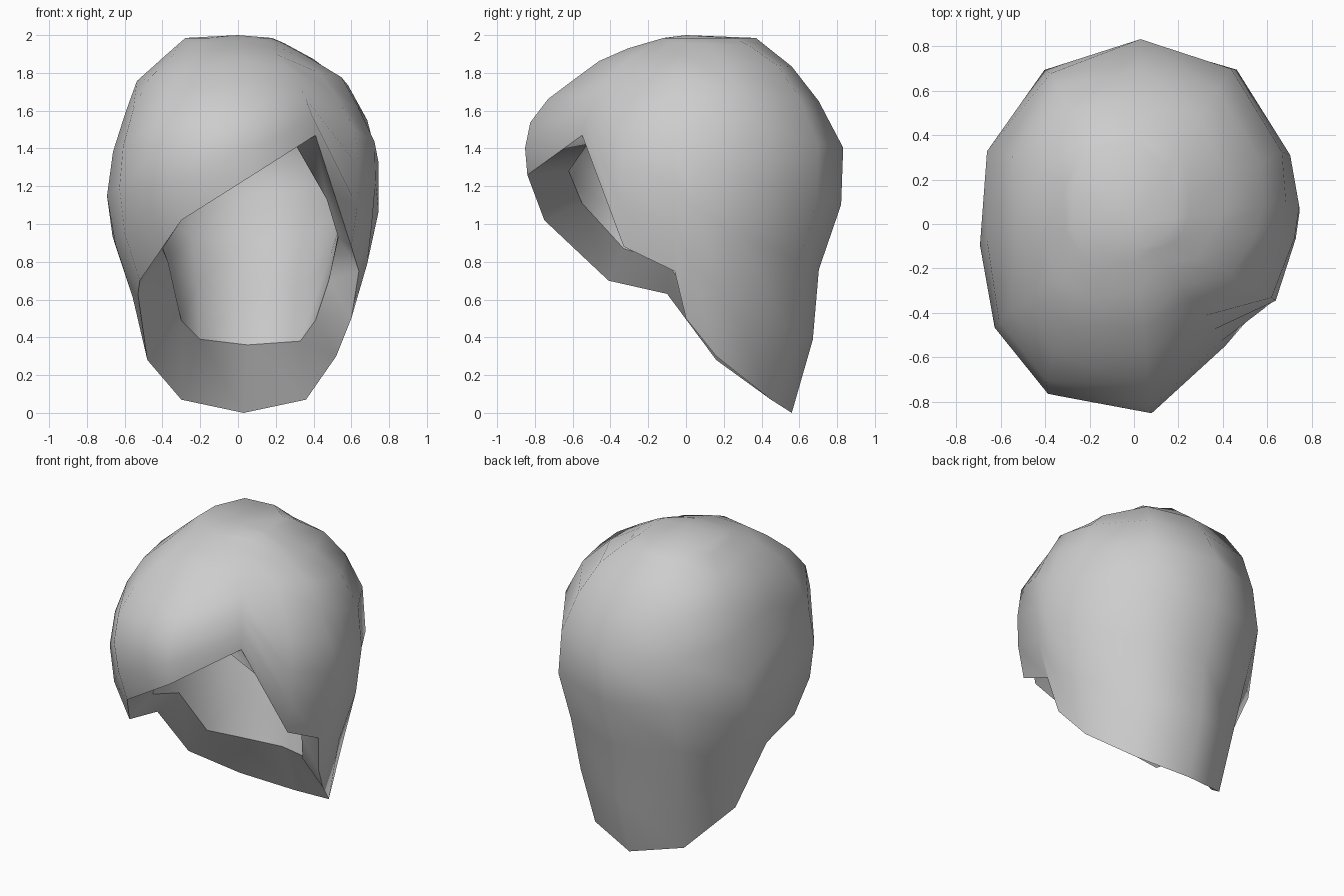
import bpy
import bmesh
from math import atan2, cos, sin, hypot, pi, radians
from mathutils import Vector

cube = bpy.data.objects.get("Cube")
if cube:
    bpy.data.objects.remove(cube, do_unlink=True)

# Hairline: outer and inner edge, from the nape round the left side, fringe and right side
OUTER_EDGE = [
    (.03, .56, 0), (.36, .45, .07), (.52, .16, .3), (.6, 0, .5), (.64, -.06, .75),
    (.6, -.33, .88), (.41, -.55, 1.47), (.08, -.84, 1.26), (-.3, -.75, 1.02),
    (-.52, -.41, .7), (-.53, -.1, .63), (-.48, .16, .28), (-.3, .45, .07)]
INNER_EDGE = [
    (.05, .4, .36), (.33, .31, .38), (.41, .1, .49), (.48, -.01, .7), (.53, -.08, .93),
    (.47, -.3, 1.13), (.31, -.53, 1.41), (.05, -.62, 1.28), (-.24, -.55, 1.11),
    (-.4, -.33, .87), (-.37, -.1, .8), (-.3, .1, .49), (-.2, .31, .39)]

# Directions, in degrees, that the strands above each hairline point turn to
STRANDS = [88, 58, 26, 8, -5, -28, -53, -85, -122, -145, -175, -209, -241]

# Silhouette half-widths as (height, reach)
LEFT = [(0, .45), (.31, .52), (.75, .65), (.93, .71), (1.15, .74), (1.46, .73), (1.79, .55), (1.96, .24), (1.985, .18)]
RIGHT = [(0, .42), (.53, .53), (.8, .67), (1.04, .74), (1.15, .73), (1.37, .69), (1.75, .55), (1.985, .28)]
BACK = [(0, .56), (.37, .67), (.75, .7), (1.09, .82), (1.37, .85), (1.77, .64), (1.985, .37)]
FRONT = [(0, .6), (.7, .7), (1.26, .84), (1.44, .86), (1.61, .81), (1.9, .42), (1.985, .12)]

TOP = 1.985
STEPS = 8
COUNT = len(OUTER_EDGE)
CAVITY_CENTRE = Vector((.13, -.1, 1.33))
CAVITY_SCALE = .74


def reach(table, z):
    """Interpolate a silhouette table at a height."""
    z = min(max(z, table[0][0]), table[-1][0])
    for (z0, r0), (z1, r1) in zip(table, table[1:]):
        if z <= z1:
            return r0 + (r1 - r0) * (z - z0) / (z1 - z0)


def fullness(c, s, z):
    """Roundness of each quadrant: the back squares off and the front left flattens near the crown."""
    high = max(0, z - 1.55)
    if s > 0:
        return 2.15 + 2 * high if c > 0 else 1.9 + 5 * high
    return 1.6 - .5 * high if c > 0 else 2.45


def radius(angle, z):
    """Radius of the four-quadrant cross-section at a height."""
    c, s = cos(angle), sin(angle)
    a = reach(LEFT if c > 0 else RIGHT, z)
    b = reach(BACK if s > 0 else FRONT, z)
    power = fullness(c, s, z)
    return (abs(c / a) ** power + abs(s / b) ** power) ** (-1 / power)


# Lay out the rings from the hairline to the crown
rings = [[Vector(p) for p in OUTER_EDGE]]
rings += [[] for _ in range(STEPS)]
previous = pi
for (x, y, z), strand in zip(OUTER_EDGE, STRANDS):
    start = atan2(y, x)
    while start > previous:
        start -= 2 * pi
    previous = start
    ratio = hypot(x, y) / radius(start, z)
    for step in range(1, STEPS + 1):
        t = step / STEPS
        h = z + (TOP - z) * sin(t * pi / 2)
        angle = start + (radians(strand) - start) * min(1, 2 * t)
        r = radius(angle, h) * (1 + (ratio - 1) * (1 - t) ** 2)
        rings[step].append(Vector((r * cos(angle), r * sin(angle), h)))

bm = bmesh.new()


def bridge(lower, upper):
    for k in range(COUNT):
        n = (k + 1) % COUNT
        bm.faces.new((lower[k], lower[n], upper[n], upper[k]))


def dome(layers, crown):
    """Skin a stack of rings and close it with a fan at the crown."""
    verts = [[bm.verts.new(p) for p in ring] for ring in layers]
    for lower, upper in zip(verts, verts[1:]):
        bridge(lower, upper)
    tip = bm.verts.new(crown)
    for k in range(COUNT):
        bm.faces.new((verts[-1][k], verts[-1][(k + 1) % COUNT], tip))
    return verts[0]


def inward(p):
    return CAVITY_CENTRE + (p - CAVITY_CENTRE) * CAVITY_SCALE


# Outer hair, inner cavity and the thick rim joining them
crown = Vector((0, 0, 2))
outer = dome(rings, crown)
cavity = [[Vector(p) for p in INNER_EDGE]]
cavity += [[inward(p) for p in ring] for ring in rings[1:]]
inner = dome(cavity, inward(crown))
bridge(inner, outer)
bmesh.ops.recalc_face_normals(bm, faces=bm.faces[:])

# Smooth surfaces with crisp rim edges
for face in bm.faces:
    face.smooth = True
for loop in (outer, inner):
    for k in range(COUNT):
        bm.edges.get((loop[k], loop[(k + 1) % COUNT])).smooth = False

mesh = bpy.data.meshes.new("hair")
bm.to_mesh(mesh)
bm.free()
hair = bpy.data.objects.new("hair", mesh)
bpy.context.collection.objects.link(hair)

grey = bpy.data.materials.new("mid_grey")
grey.use_nodes = True
colour = (.61, .61, .61, 1)
grey.diffuse_color = colour
grey.node_tree.nodes["Principled BSDF"].inputs["Base Color"].default_value = colour
mesh.materials.append(grey)
